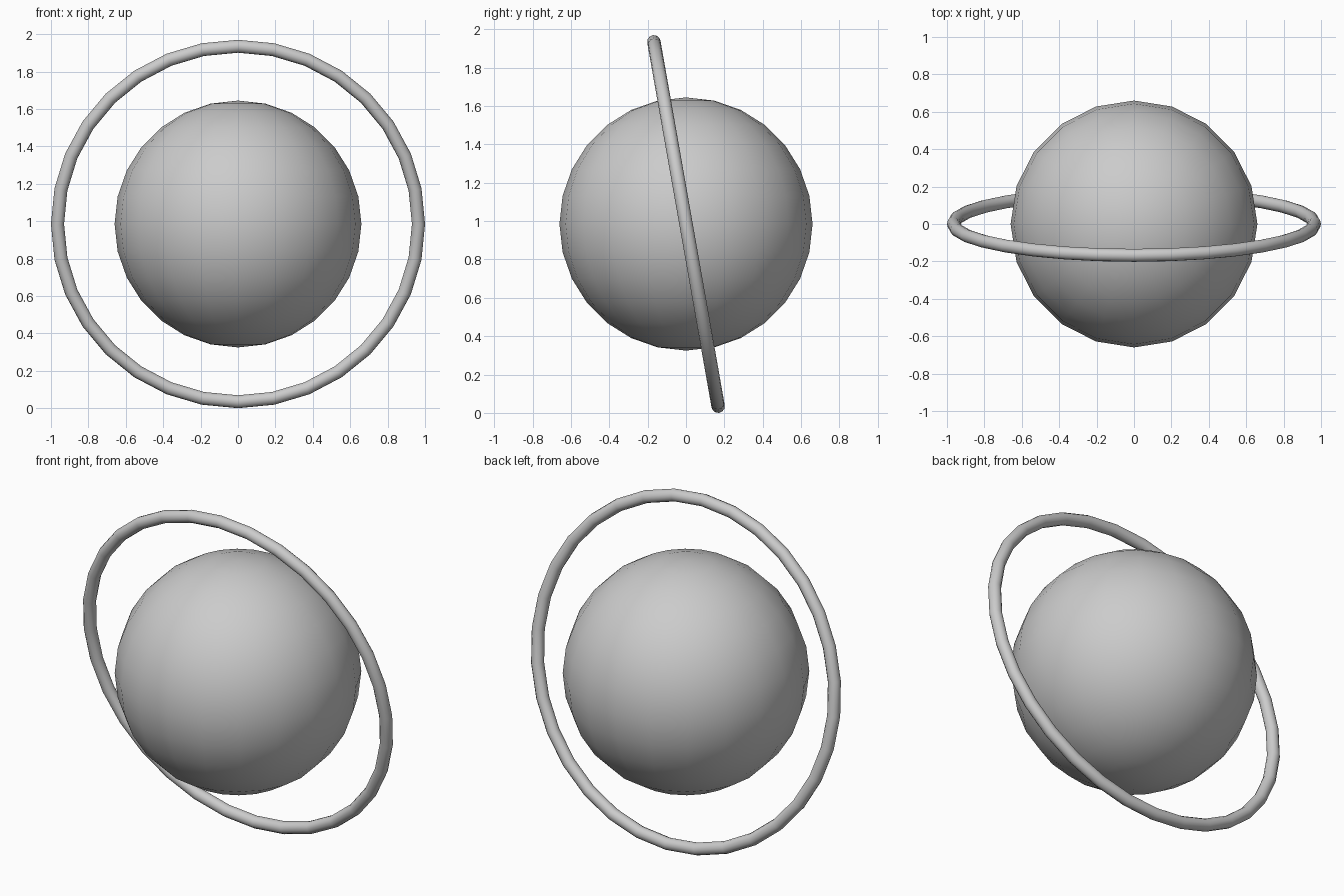
import bpy, math

if "Cube" in bpy.data.objects:
    bpy.data.objects.remove(bpy.data.objects["Cube"])

CENTRE = (0, 0, 0.985)


def smooth(name):
    obj = bpy.context.object
    obj.name = name
    bpy.ops.object.shade_smooth()
    return obj


# Central ball
bpy.ops.mesh.primitive_uv_sphere_add(segments=20, ring_count=14, radius=0.66, location=CENTRE)
smooth("ball")

# Thin ring around the ball, almost upright and leaning 10 degrees forward
bpy.ops.mesh.primitive_torus_add(major_segments=32, minor_segments=12,
                                 major_radius=0.965, minor_radius=0.035,
                                 location=CENTRE, rotation=(math.radians(100), 0, 0))
smooth("ring")
